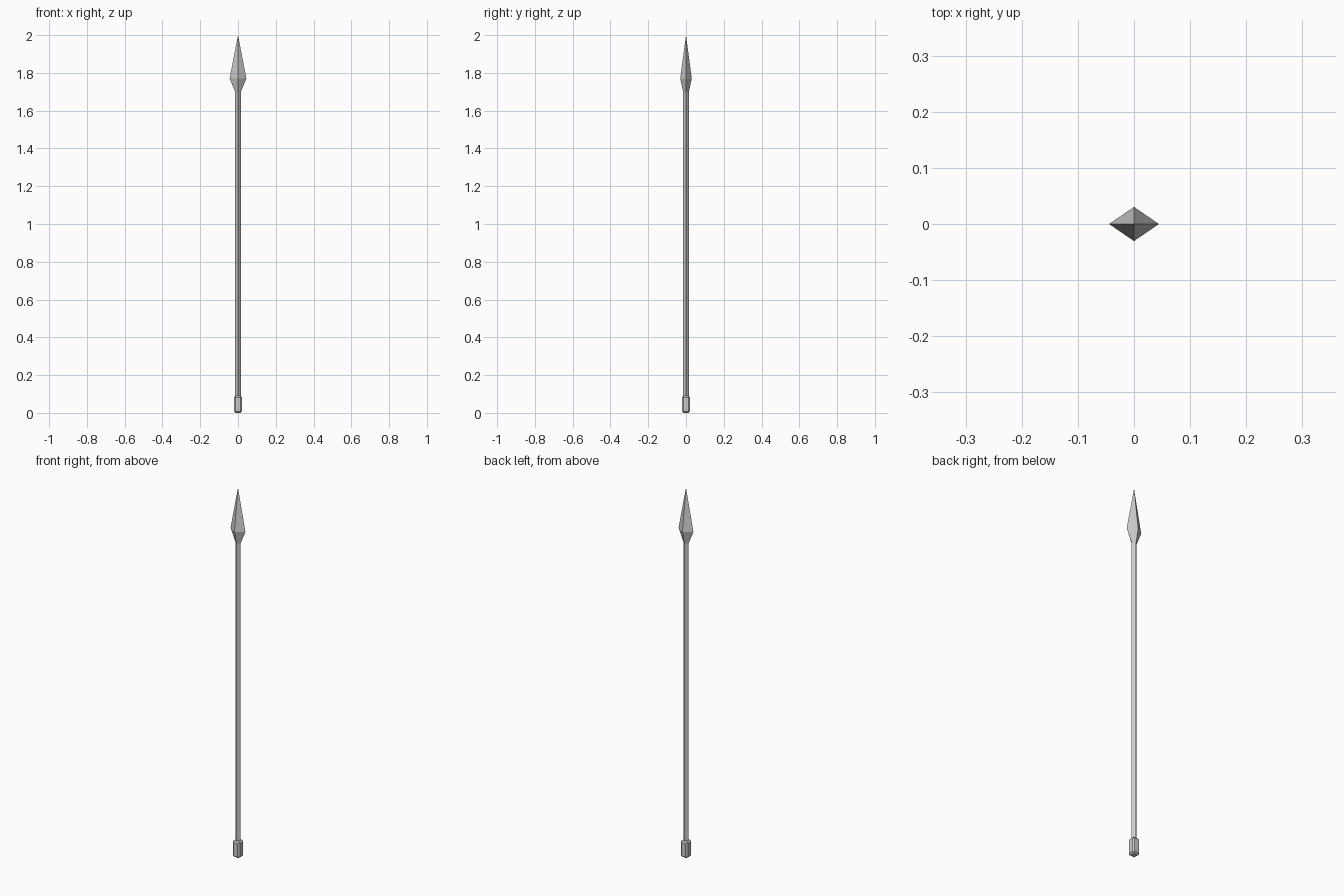
import bpy, bmesh
from math import cos, sin, pi

if "Cube" in bpy.data.objects:
    bpy.data.objects.remove(bpy.data.objects["Cube"])


def finish(name, bm):
    """Turn the bmesh into a named object."""
    bmesh.ops.recalc_face_normals(bm, faces=bm.faces)
    mesh = bpy.data.meshes.new(name)
    bm.to_mesh(mesh)
    bm.free()
    obj = bpy.data.objects.new(name, mesh)
    bpy.context.collection.objects.link(obj)
    return obj


def loft(name, sides, sections):
    """Skin a closed solid through (z, x radius, y radius) sections; zero radius gives a point."""
    bm = bmesh.new()
    rings = []
    for z, rx, ry in sections:
        count = sides if rx > 0 else 1
        rings.append([bm.verts.new((rx * cos(2 * pi * i / sides),
                                    ry * sin(2 * pi * i / sides), z))
                      for i in range(count)])
    for low, high in zip(rings, rings[1:]):
        for i in range(sides):
            j = (i + 1) % sides
            if len(high) == 1:
                bm.faces.new((low[i], low[j], high[0]))
            else:
                bm.faces.new((low[i], low[j], high[j], high[i]))
    bm.faces.new(rings[0][::-1])
    if len(rings[-1]) > 1:
        bm.faces.new(rings[-1])
    return finish(name, bm)


# Long square shaft with its edges on the axes
loft("shaft", 4, [(0.05, 0.0152, 0.0152), (1.71, 0.0152, 0.0152)])

# Diamond-section spearhead
loft("spearhead", 4, [(1.70, 0.0152, 0.0152), (1.77, 0.0445, 0.0305), (2.0, 0, 0)])

# Chamfered block as butt cap
bm = bmesh.new()
bmesh.ops.create_cube(bm, size=1)
bmesh.ops.scale(bm, vec=(0.042, 0.042, 0.09), verts=bm.verts)
bmesh.ops.translate(bm, vec=(0, 0, 0.045), verts=bm.verts)
bmesh.ops.bevel(bm, geom=bm.edges[:], offset=0.008, segments=1, affect='EDGES')
finish("butt_cap", bm)
